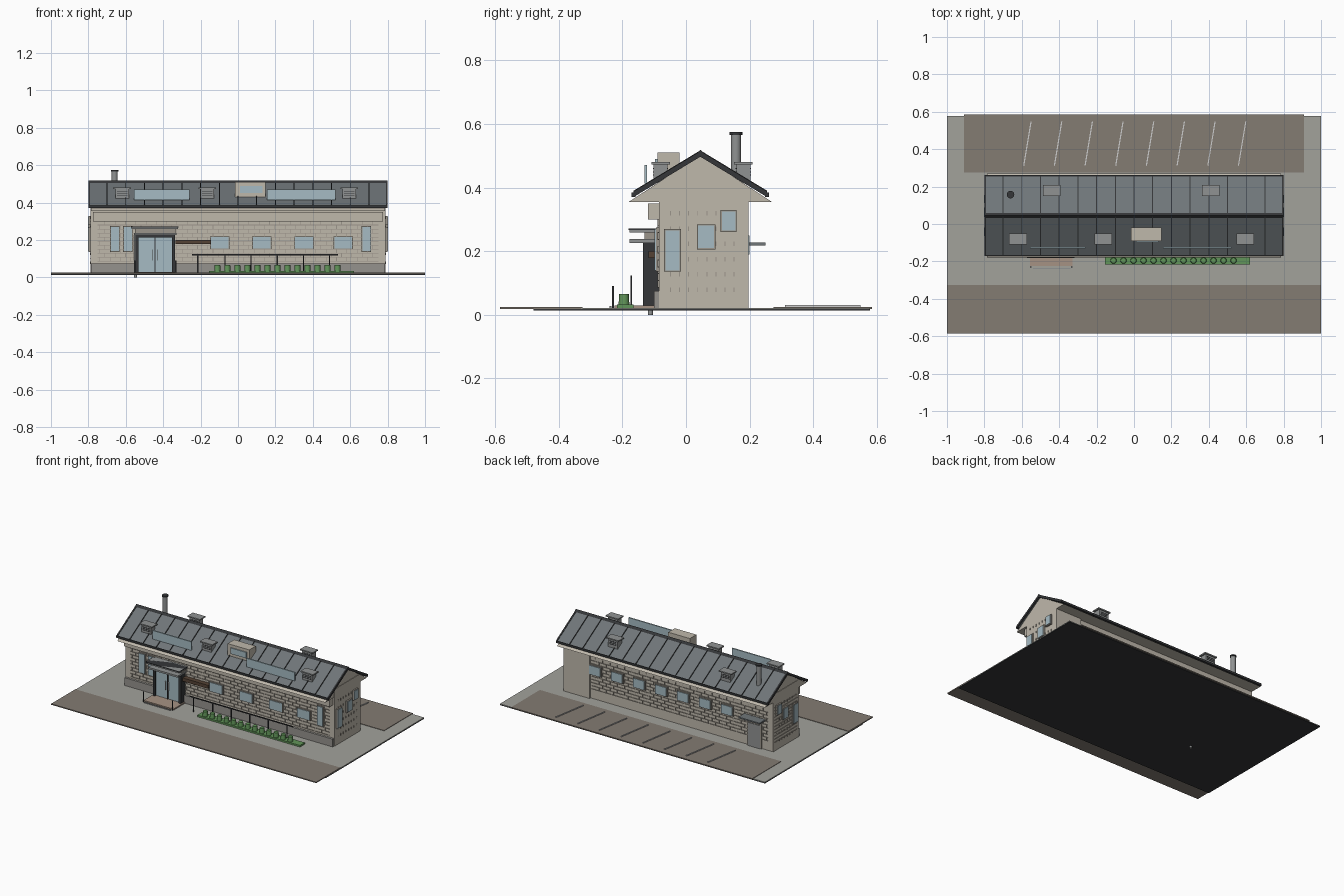
import bpy, bmesh, math
from mathutils import Matrix, Vector

if "Cube" in bpy.data.objects:
    bpy.data.objects.remove(bpy.data.objects["Cube"])

def mat(name, r, g, b):
    m = bpy.data.materials.new(name)
    m.diffuse_color = (r, g, b, 1)
    m.use_nodes = True
    m.node_tree.nodes["Principled BSDF"].inputs["Base Color"].default_value = m.diffuse_color
    return m

WALL = mat("wall", .52, .48, .41)
JOINT = mat("joint", .33, .30, .26)
PLINTH = mat("plinth_grey", .30, .29, .27)
ROOF = mat("roof_metal", .16, .18, .19)
DARK = mat("dark_trim", .035, .037, .04)
GLASS = mat("glass", .38, .50, .55)
PAVE = mat("paving", .36, .36, .33)
ROAD = mat("road", .23, .20, .17)
WHITE = mat("white_line", .75, .75, .73)
GREEN = mat("leaf", .12, .30, .10)
BROWN = mat("brown", .09, .055, .035)
STONE = mat("step_stone", .38, .29, .23)
VENT = mat("vent_grey", .28, .29, .29)

def finish(name, bm, m):
    me = bpy.data.meshes.new(name)
    bm.to_mesh(me)
    bm.free()
    me.materials.append(m)
    o = bpy.data.objects.new(name, me)
    bpy.context.collection.objects.link(o)
    return o

def boxes(name, m, spans):
    # each span is (x0, x1, y0, y1, z0, z1)
    bm = bmesh.new()
    for a, b, c, d, e, f in spans:
        M = Matrix.Translation(((a+b)/2, (c+d)/2, (e+f)/2)) @ Matrix.Diagonal((b-a, d-c, f-e, 1))
        bmesh.ops.create_cube(bm, size=1, matrix=M)
    return finish(name, bm, m)

def prism(name, m, profile, x0, x1):
    # y-z profile pulled along x
    bm = bmesh.new()
    f = bm.faces.new([bm.verts.new((x0, y, z)) for y, z in profile])
    r = bmesh.ops.extrude_face_region(bm, geom=[f])
    bmesh.ops.translate(bm, vec=(x1-x0, 0, 0), verts=[v for v in r["geom"] if isinstance(v, bmesh.types.BMVert)])
    bmesh.ops.recalc_face_normals(bm, faces=bm.faces)
    return finish(name, bm, m)

def cylinders(name, m, items, seg=16):
    # each item is (x, y, z0, z1, bottom radius, top radius)
    bm = bmesh.new()
    for x, y, a, b, r1, r2 in items:
        bmesh.ops.create_cone(bm, cap_ends=True, segments=seg, radius1=r1, radius2=r2, depth=b-a,
                              matrix=Matrix.Translation((x, y, (a+b)/2)))
    for f in bm.faces:
        f.smooth = len(f.verts) == 4
    return finish(name, bm, m)

YF, YB, XE, G = -.085, .185, .785, .022   # wall planes and ground level

# site
boxes("base_slab", DARK, [(-1, 1, -.48, .578, .013, .018)])
boxes("paving", PAVE, [(-1, 1, -.33, .578, .018, G)])
boxes("front_road", ROAD, [(-1, 1, -.585, -.325, .018, .025)])
boxes("rear_parking", ROAD, [(-.91, .91, .275, .585, .018, .025)])
lines = bmesh.new()
for i in range(8):
    M = Matrix.Translation((-.57+i*.164, .43, .028)) @ Matrix.Rotation(-.165, 4, 'Z') @ Matrix.Diagonal((.006, .24, .006, 1))
    bmesh.ops.create_cube(lines, size=1, matrix=M)
finish("parking_lines", lines, WHITE)

# main body
boxes("main_walls", WALL, [(-XE-.003, XE+.003, YF, YB, .018, .41)])
prism("gable_body", WALL, [(-.18, .355), (.27, .355), (.045, .502)], -XE, XE)
boxes("front_fascia_band", WALL, [(-.775, .775, -.12, YF, .30, .35)])
boxes("plinth", PLINTH, [(-XE, XE, -.1, YF, .02, .075)])
boxes("rear_plain_panel", WALL, [(.59, XE, YB, .197, G, .37)])

# brick joints: courses and staggered uprights
jf, je = [], []
for k in range(10):
    z = .085 + k*.0215
    jf.append((-.75, .75, YF-.004, YF, z, z+.003))
    jf.append((-.75, .585, YB, YB+.004, z, z+.003))
    for i in range(27):
        x = -.74 + i*.055 + (k % 2)*.027
        jf.append((x, x+.003, YF-.004, YF, z, z+.0215))
        if x < .58:
            jf.append((x, x+.003, YB, YB+.004, z, z+.0215))
for k in range(6):
    for i in range(8):
        y = -.062 + i*.0285 + .012
        for s in (-1, 1):
            x = s*(XE+.0045)
            je.append((x-.002, x+.002, y, y+.003, .072+k*.048, .086+k*.048))
for k in range(12):
    x = -(XE+.0045)
    je.append((x-.002, x+.002, -.07, .17, .08+k*.0215, .083+k*.0215))
boxes("wall_brick_joints", JOINT, jf)
boxes("end_brick_joints", JOINT, je)

# windows: dark frame plus glass
fr, gl = [], []
def win(axis, plane, out, a, b, z0, z1):
    for lst, e, d in ((fr, .004, .010), (gl, 0, .014)):
        p, q = sorted((plane-out*.01, plane+out*d))
        u = (a-e, b+e)
        lst.append((*u, p, q, z0-e, z1+e) if axis == 'x' else (p, q, *u, z0-e, z1+e))
for a in (-.68, -.61, .665):
    win('x', YF, -1, a, a+.043, .14, .27)
for a in (-.145, .08, .305, .515):
    win('x', YF, -1, a, a+.095, .155, .215)
for i in range(7):
    c = .55 - i*.166
    win('x', YB, 1, c-.042, c+.042, .19, .25)
for s in (-1, 1):
    for a, b, c, d in ((-.065, -.02, .14, .265), (.038, .088, .21, .28), (.113, .155, .265, .325)):
        win('y', s*(XE+.003), s, a, b, c, d)
boxes("window_frames", JOINT, fr)
boxes("window_glass", GLASS, gl)

# roof slopes, ridge, eaves and verge trim
RY, RZ, EY, EZ = .045, .512, .21, .385
def roofz(y):
    return RZ - abs(y-RY)*(RZ-EZ)/EY
for side, s in (("front", -1), ("rear", 1)):
    e = RY+s*EY
    def slope(lift, t, yo=e):
        return [(RY, RZ+lift), (yo, EZ+lift), (yo, EZ+lift-t), (RY, RZ+lift-t)]
    prism(side+"_roof_slope", ROOF, slope(0, .012), -.79, .79)
    for n, x in (("left", -.80), ("right", .79)):
        prism(side+"_"+n+"_verge", DARK, slope(.003, .018), x, x+.01)
    for i in range(15):
        x = -.7+i*.1
        prism(side+"_roof_seam", DARK, slope(.005, .006), x-.0025, x+.0025)
    boxes(side+"_gutter", DARK, [(-.80, .80, e-.006, e+.006, EZ-.014, EZ)])
prism("ridge_cap", DARK, [(RY-.014, .505), (RY, .519), (RY+.014, .505)], -.80, .80)

# roof vents
vents = [(-.62, -.08), (-.165, -.08), (.595, -.08), (-.44, .18), (.41, .18)]
boxes("roof_vents", VENT, [(x-.036, x+.036, y-.022, y+.022, .415, .473) for x, y in vents])
boxes("roof_vent_caps", VENT, [(x-.047, x+.047, y-.029, y+.029, .473, .481) for x, y in vents])
boxes("vent_louvres", DARK, [(x-.028, x+.028, y-.024, y+.024, z, z+.003)
                             for x, y in vents for z in (.438, .448, .458)])
# central roof box and glazed roof panels
boxes("roof_box", WALL, [(-.015, .148, -.09, -.02, .43, .51)])
boxes("roof_box_window", GLASS, [(.01, .13, -.097, -.088, .45, .49)])
pan = [(-.555, -.26), (.155, .52)]
boxes("roof_panels", GLASS, [(a, b, -.131, -.122, .413, .471) for a, b in pan])
# chimney
cylinders("chimney", VENT, [(-.66, .157, .425, .568, .016, .016)], 24)
cylinders("chimney_cap", DARK, [(-.66, .157, .566, .575, .02, .02)], 24)

# entrance
boxes("entrance_frame", DARK, [(-.548, -.532, -.135, YF, G, .225), (-.353, -.337, -.135, YF, G, .225),
                               (-.548, -.337, -.135, YF, .213, .226), (-.447, -.441, -.128, -.1, .03, .213)])
boxes("entrance_glass", GLASS, [(-.532, -.353, -.122, -.112, .03, .213)])
boxes("door_handles", WHITE, [(x, x+.004, -.133, -.127, .09, .15) for x in (-.458, -.434)])
boxes("entrance_canopies", VENT, [(-.555, -.33, -.178, YF, .226, .238), (-.57, -.32, -.178, YF, .258, .271)])
boxes("canopy_core", JOINT, [(-.55, -.335, -.13, YF, .238, .258)])
boxes("canopy_edge", DARK, [(-.573, -.317, -.181, -.095, .266, .271)])
cylinders("canopy_post", VENT, [(-.548, -.112, 0, .226, .008, .008)])
boxes("entrance_step", STONE, [(-.555, -.33, -.225, -.1, .018, .03)])
boxes("step_front_rail", VENT, [(-.54, -.34, -.24, -.234, .02, .027)])
boxes("step_posts", DARK, [(x-.003, x+.003, -.233, -.227, G, .09) for x in (-.552, -.333)])
boxes("sign_board", BROWN, [(-.335, -.145, -.118, YF, .178, .201)])

# rear door
boxes("rear_door_frame", JOINT, [(-.705, -.595, YB, .193, G, .19)])
boxes("rear_door", VENT, [(-.695, -.605, YB, .197, G, .18)])
boxes("rear_door_canopy", ROOF, [(-.73, -.57, YB, .25, .218, .227)])

# front railing
boxes("front_railing", DARK, [(-.245, .535, -.175, -.169, .118, .124)] +
      [(x-.003, x+.003, -.175, -.169, G, .12) for x in (-.215, -.07, .07, .21, .35, .49)])

# planting
boxes("planting_bed", GREEN, [(-.155, .62, -.217, -.165, .02, .033)])
cylinders("shrubs", GREEN, [(-.11+i*.0535, -.195, .033, .065, .017, .015) for i in range(13)], 12)
